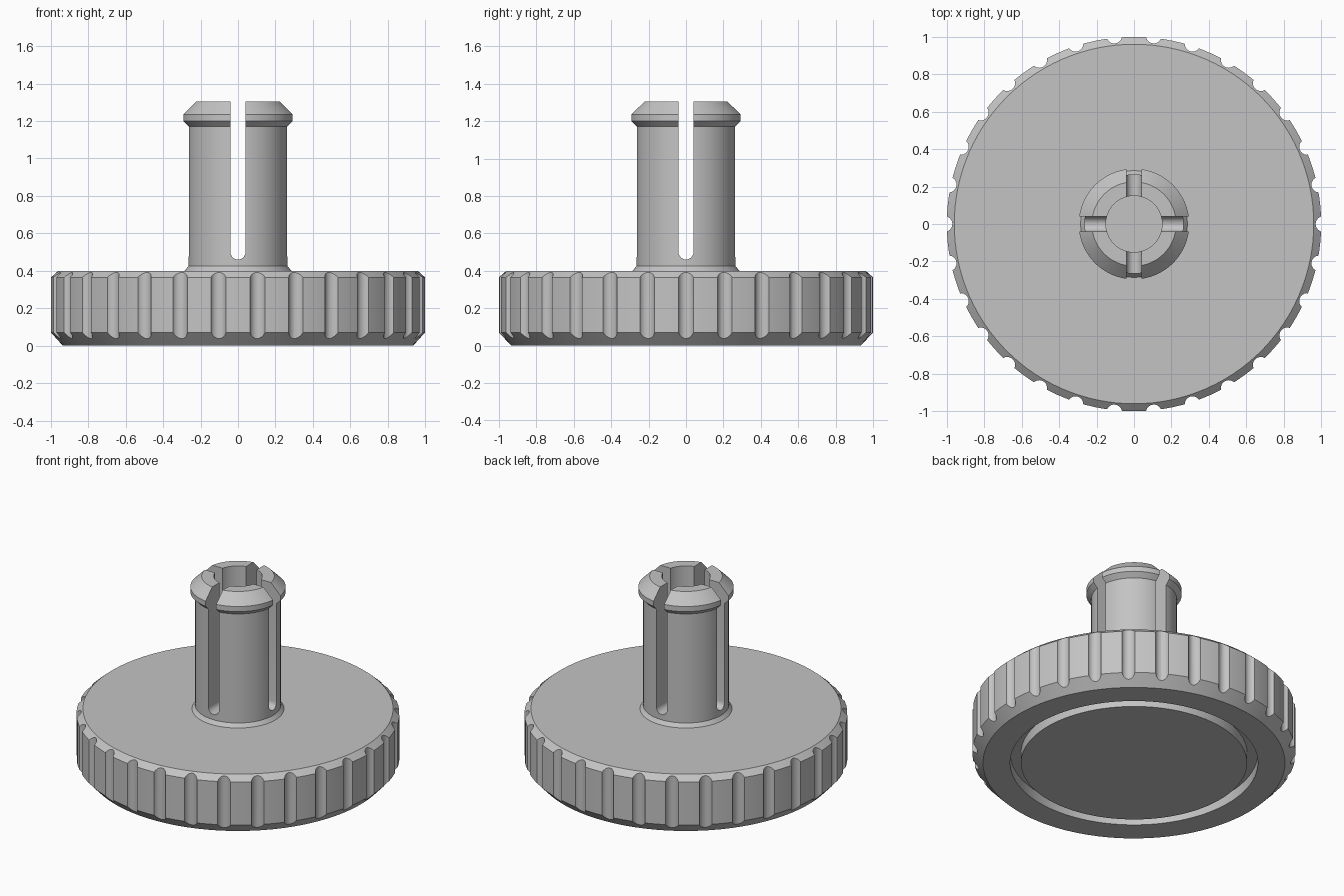
import bpy, bmesh
from math import sin, cos, pi, radians
from mathutils import Matrix

cube = bpy.data.objects.get("Cube")
if cube:
    bpy.data.objects.remove(cube, do_unlink=True)

grey = bpy.data.materials.new("light_grey")
grey.use_nodes = True
COLOUR = (0.55, 0.55, 0.55, 1)
grey.diffuse_color = COLOUR
grey.node_tree.nodes["Principled BSDF"].inputs["Base Color"].default_value = COLOUR


def add_object(name, bm):
    bmesh.ops.recalc_face_normals(bm, faces=bm.faces)
    mesh = bpy.data.meshes.new(name)
    bm.to_mesh(mesh)
    bm.free()
    mesh.materials.append(grey)
    obj = bpy.data.objects.new(name, mesh)
    bpy.context.collection.objects.link(obj)
    return obj


def lathe(name, profile, steps):
    """Closed solid of revolution; the profile starts and ends on the axis."""
    bm = bmesh.new()
    verts = [bm.verts.new((r, 0, z)) for r, z in profile]
    edges = [bm.edges.new(pair) for pair in zip(verts, verts[1:])]
    bmesh.ops.spin(bm, geom=verts + edges, cent=(0, 0, 0), axis=(0, 0, 1),
                   angle=2 * pi, steps=steps, use_merge=True)
    bmesh.ops.remove_doubles(bm, verts=bm.verts, dist=1e-5)
    return add_object(name, bm)


def cut(target, cutter):
    cutter.hide_render = True
    mod = target.modifiers.new("cut", 'BOOLEAN')
    mod.operation = 'DIFFERENCE'
    mod.solver = 'EXACT'
    mod.object = cutter
    bpy.context.view_layer.objects.active = target
    bpy.ops.object.modifier_apply(modifier=mod.name)
    bpy.data.objects.remove(cutter, do_unlink=True)


# Wheel, hollow stem and snap lip in one turned profile
knob = lathe("thumb_wheel_with_stem", [
    (0, 0), (0.70, 0), (0.70, 0.07), (0.767, 0.07), (0.767, 0),  # underside ring groove
    (0.935, 0), (1, 0.07), (1, 0.365), (0.96, 0.4),              # bevelled rim
    (0.285, 0.4), (0.265, 0.425), (0.265, 1.17),                 # stem
    (0.295, 1.2), (0.295, 1.235), (0.225, 1.305),                # snap lip
    (0.15, 1.305), (0.15, 0.42), (0, 0.42)], 120)                # bore

# Grip flutes around the rim
bm = bmesh.new()
for i in range(30):
    place = Matrix.Rotation(radians(12 * i), 4, 'Z') @ Matrix.Translation((1.012, 0, 0.2))
    bmesh.ops.create_cone(bm, cap_ends=True, segments=24, radius1=0.042,
                          radius2=0.042, depth=0.6, matrix=place)
cut(knob, add_object("flute_cutter", bm))

# Two crossing slots with round bottoms split the stem into four prongs
HALF, BOTTOM = 0.04, 0.46
outline = [(-HALF, 1.5)]
outline += [(HALF * cos(a), BOTTOM + HALF + HALF * sin(a))
            for a in (pi + pi * k / 12 for k in range(13))]
outline += [(HALF, 1.5)]
for angle in (0, 90):
    bm = bmesh.new()
    face = bm.faces.new([bm.verts.new((x, -0.5, z)) for x, z in outline])
    ext = bmesh.ops.extrude_face_region(bm, geom=[face])
    moved = [g for g in ext["geom"] if isinstance(g, bmesh.types.BMVert)]
    bmesh.ops.translate(bm, verts=moved, vec=(0, 1, 0))
    bmesh.ops.rotate(bm, verts=bm.verts, matrix=Matrix.Rotation(radians(angle), 3, 'Z'))
    cut(knob, add_object("slot_cutter", bm))

# Smooth round walls with sharp edges
bpy.ops.object.select_all(action='DESELECT')
knob.select_set(True)
bpy.context.view_layer.objects.active = knob
bpy.ops.object.shade_smooth_by_angle(angle=radians(25))
